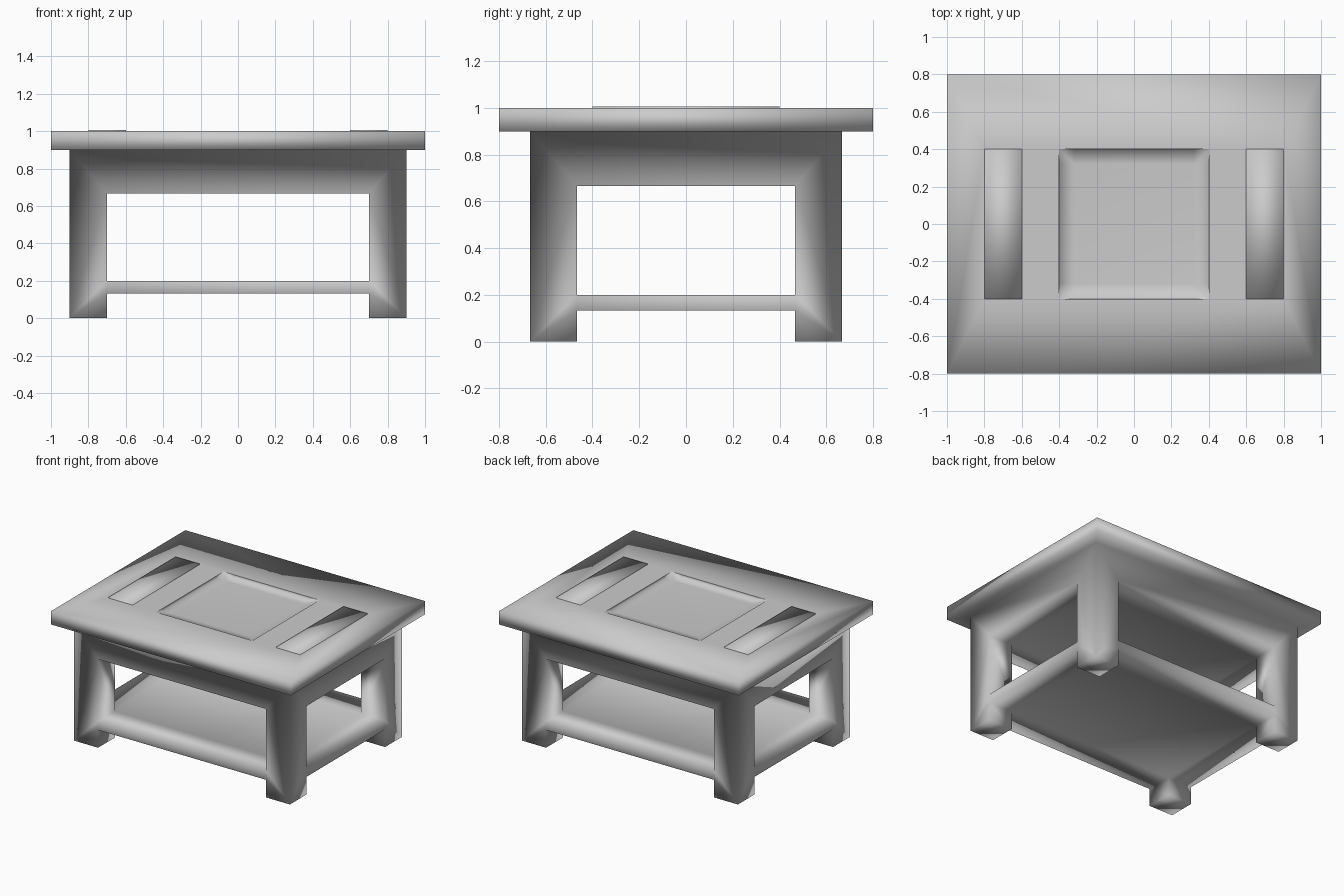
import bpy
import bmesh

cube = bpy.data.objects.get("Cube")
if cube:
    bpy.data.objects.remove(cube, do_unlink=True)

grey = bpy.data.materials.new("plain grey")
grey.use_nodes = True
COLOR = (0.6, 0.6, 0.6, 1)
grey.diffuse_color = COLOR
grey.node_tree.nodes["Principled BSDF"].inputs["Base Color"].default_value = COLOR

SIGNS = (-1, 1)
TOP_X, TOP_Y, TOP_Z = 1.0, 0.8, 1.0      # tabletop half sizes and height
OUT_X, OUT_Y = 0.9, 0.667                # outer leg faces
IN_X, IN_Y = 0.7, 0.467                  # inner leg faces
SHELF_LOW, SHELF_HIGH, APRON, SLAB = 0.133, 0.2, 0.667, 0.9


def face(bm, points):
    bm.faces.new([bm.verts.new(p) for p in points])


def rect(bm, x0, x1, y0, y1, z):
    face(bm, [(x0, y0, z), (x1, y0, z), (x1, y1, z), (x0, y1, z)])


def finish(bm, name, upward=False):
    """Weld the faces, orient them, and make a smooth object."""
    bmesh.ops.remove_doubles(bm, verts=bm.verts, dist=0.0005)
    bmesh.ops.recalc_face_normals(bm, faces=bm.faces)
    bm.normal_update()
    if upward and sum(f.normal.z * f.calc_area() for f in bm.faces) < 0:
        bmesh.ops.reverse_faces(bm, faces=bm.faces)
    for f in bm.faces:
        f.smooth = True
    mesh = bpy.data.meshes.new(name)
    bm.to_mesh(mesh)
    bm.free()
    mesh.materials.append(grey)
    obj = bpy.data.objects.new(name, mesh)
    bpy.context.collection.objects.link(obj)
    return obj


def frame_side(bm, place, wide, narrow):
    """One outer side: two legs, the apron and the shelf edge."""
    def add(*pts):
        face(bm, [place(u, z) for u, z in pts])
    for s in SIGNS:
        o, i = s * wide, s * narrow
        add((o, 0), (i, 0), (i, SHELF_LOW))
        add((o, 0), (i, SHELF_LOW), (i, SHELF_HIGH))
        add((o, 0), (i, SHELF_HIGH), (i, APRON), (o, SLAB))
    add((-wide, SLAB), (-narrow, APRON), (narrow, APRON), (wide, SLAB))
    add((-narrow, SHELF_LOW), (narrow, SHELF_LOW),
        (narrow, SHELF_HIGH), (-narrow, SHELF_HIGH))


# Table body: legs, apron, shelf and top as one welded shell
bm = bmesh.new()
for s in SIGNS:
    frame_side(bm, lambda u, z: (u, s * OUT_Y, z), OUT_X, IN_X)
    frame_side(bm, lambda u, z: (s * OUT_X, u, z), OUT_Y, IN_Y)

# Horizontal faces of the shelf and the apron underside
for z in (SHELF_LOW, SHELF_HIGH, APRON):
    rect(bm, -IN_X, IN_X, -IN_Y, IN_Y, z)
    for s in SIGNS:
        rect(bm, -IN_X, IN_X, s * IN_Y, s * OUT_Y, z)
        rect(bm, s * IN_X, s * OUT_X, -IN_Y, IN_Y, z)

# Inner leg faces and feet
for sx in SIGNS:
    for sy in SIGNS:
        xi, xo, yi, yo = sx * IN_X, sx * OUT_X, sy * IN_Y, sy * OUT_Y
        rect(bm, xi, xo, yi, yo, 0)
        for a, b in ((0, SHELF_LOW), (SHELF_HIGH, APRON)):
            face(bm, [(xi, yi, a), (xi, yo, a), (xi, yo, b), (xi, yi, b)])
            face(bm, [(xi, yi, a), (xo, yi, a), (xo, yi, b), (xi, yi, b)])

# Tabletop: overhang, rim and mitred border
INNER = [-0.8, -0.6, -0.4, 0.4, 0.6, 0.8]
for s in SIGNS:
    x, y = s * TOP_X, s * TOP_Y
    face(bm, [(-TOP_X, y, SLAB), (TOP_X, y, SLAB),
              (OUT_X, s * OUT_Y, SLAB), (-OUT_X, s * OUT_Y, SLAB)])
    face(bm, [(x, -TOP_Y, SLAB), (x, TOP_Y, SLAB),
              (s * OUT_X, OUT_Y, SLAB), (s * OUT_X, -OUT_Y, SLAB)])
    face(bm, [(-TOP_X, y, SLAB), (TOP_X, y, SLAB),
              (TOP_X, y, TOP_Z), (-TOP_X, y, TOP_Z)])
    face(bm, [(x, -TOP_Y, SLAB), (x, TOP_Y, SLAB),
              (x, TOP_Y, TOP_Z), (x, -TOP_Y, TOP_Z)])
    face(bm, [(TOP_X, y, TOP_Z), (-TOP_X, y, TOP_Z)]
         + [(u, s * 0.4, TOP_Z) for u in INNER])
    face(bm, [(x, -TOP_Y, TOP_Z), (x, TOP_Y, TOP_Z),
              (s * 0.8, 0.4, TOP_Z), (s * 0.8, -0.4, TOP_Z)])

# Flat strips beside the central opening
for a, b in zip(INNER, INNER[1:]):
    if a != -0.4:
        rect(bm, a, b, -0.4, 0.4, TOP_Z)
finish(bm, "table_body")

# Shallow central recess, with corners that slope up to the rim
bm = bmesh.new()
R, F, FLOOR = 0.4, 0.32, TOP_Z - 0.02
rect(bm, -F, F, -F, F, FLOOR)
for s in SIGNS:
    rect(bm, -F, F, s * F, s * R, FLOOR)
    rect(bm, s * F, s * R, -F, F, FLOOR)
    face(bm, [(-F, s * R, FLOOR), (F, s * R, FLOOR), (F, s * R, TOP_Z), (-F, s * R, TOP_Z)])
    face(bm, [(s * R, -F, FLOOR), (s * R, F, FLOOR), (s * R, F, TOP_Z), (s * R, -F, TOP_Z)])
    for t in SIGNS:
        corner = (s * R, t * R, TOP_Z)
        on_x, on_y = (s * R, t * F), (s * F, t * R)
        face(bm, [(s * F, t * F, FLOOR), (*on_x, FLOOR), corner, (*on_y, FLOOR)])
        for p in (on_x, on_y):
            face(bm, [(*p, FLOOR), (*p, TOP_Z), corner])
finish(bm, "center_recess", upward=True)

# Slightly raised side panels
for s, side in ((-1, "right"), (1, "left")):
    bm = bmesh.new()
    bmesh.ops.create_cube(bm, size=1)
    for v in bm.verts:
        v.co = (v.co.x * 0.2 + s * 0.7, v.co.y * 0.8, v.co.z * 0.016 + 0.998)
    finish(bm, side + "_panel")
